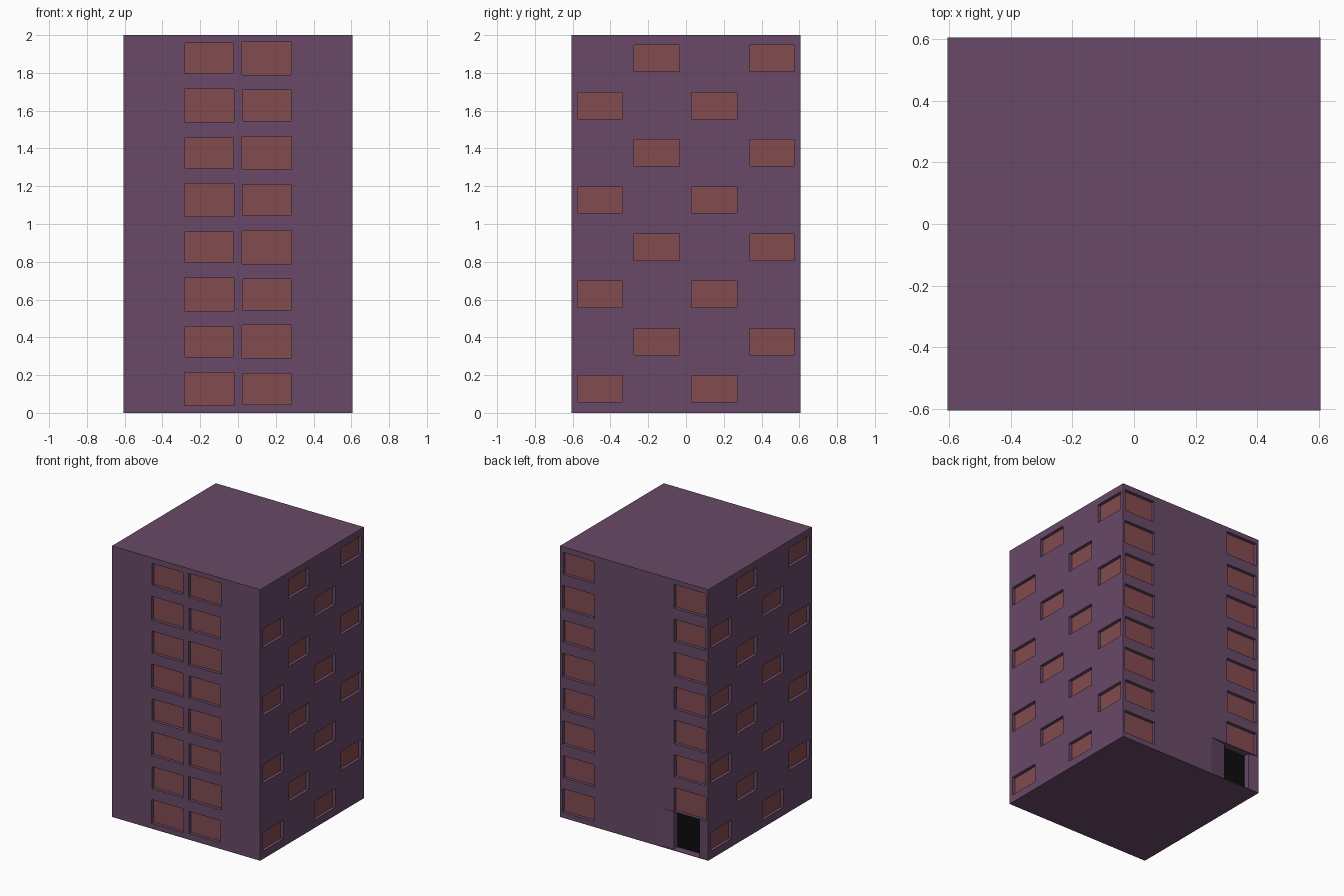
import bpy, bmesh
from math import pi
from mathutils import Matrix

if "Cube" in bpy.data.objects:
    bpy.data.objects.remove(bpy.data.objects["Cube"])

HALF, HEIGHT, DEPTH, PITCH = 0.605, 2.0, 0.025, 0.25


def material(name, rgb):
    m = bpy.data.materials.new(name)
    m.diffuse_color = (*rgb, 1)
    m.use_nodes = True
    m.node_tree.nodes["Principled BSDF"].inputs["Base Color"].default_value = m.diffuse_color
    return m


wall_mat = material("wall_purple", (0.138, 0.068, 0.136))
glass_mat = material("window_red", (0.225, 0.07, 0.08))
door_mat = material("door_black", (0.004, 0.004, 0.004))


def add_object(name, bm, mat):
    bmesh.ops.recalc_face_normals(bm, faces=bm.faces) if name != "window_panes" else None
    mesh = bpy.data.meshes.new(name)
    bm.to_mesh(mesh)
    bm.free()
    mesh.materials.append(mat)
    ob = bpy.data.objects.new(name, mesh)
    bpy.context.collection.objects.link(ob)
    return ob


def box(bm, lo, hi, turn=Matrix()):
    size = [b - a for a, b in zip(lo, hi)]
    mid = [(a + b) / 2 for a, b in zip(lo, hi)]
    bmesh.ops.create_cube(bm, size=1, matrix=turn @ Matrix.Translation(mid) @ Matrix.Diagonal((*size, 1)))


cuts, panes = bmesh.new(), bmesh.new()


def window(side, s, z, w, h):
    """Recess and pane; s runs rightwards seen from outside, side counts quarter turns."""
    turn = Matrix.Rotation(side * pi / 2, 4, 'Z')
    s0, s1, z0, z1 = s - w / 2, s + w / 2, z - h / 2, z + h / 2
    box(cuts, (s0, -HALF - 0.02, z0), (s1, -HALF + DEPTH, z1), turn)
    y = -HALF + DEPTH - 0.001
    panes.faces.new([panes.verts.new(turn @ Matrix.Translation((a, y, b)).to_translation())
                     for a, b in ((s0, z0), (s1, z0), (s1, z1), (s0, z1))])


for row in range(8):
    z = 0.127 + PITCH * row
    # front and back: paired columns of alternating size
    for side, offset in ((0, 0.152), (2, 0.455)):
        for col, s in enumerate((-offset, offset)):
            if side == 2 and col == 1 and row == 0:
                continue  # entrance takes this place
            big = (row + col) % 2 == 0
            window(side, s, z, 0.262 if big else 0.255, 0.175 if big else 0.163)
    # both sides: staggered windows
    for side in (1, 3):
        for s in ((-0.455, 0.15) if row % 2 == 0 else (-0.155, 0.455)):
            window(side, s, z, 0.24, 0.14)

# entrance recess with splayed sides: (rightwards, depth) on the back face
back = Matrix.Rotation(pi, 4, 'Z')
profile = [(0.185, -0.03), (0.185, 0), (0.315, 0.018), (0.315, 0.06),
           (0.525, 0.06), (0.525, 0.012), (0.602, 0), (0.602, -0.03)]
entry = bmesh.new()
face = entry.faces.new([entry.verts.new((s, -HALF + d, 0.003)) for s, d in profile])
top = bmesh.ops.extrude_face_region(entry, geom=[face])["geom"]
bmesh.ops.translate(entry, vec=(0, 0, 0.283), verts=[v for v in top if isinstance(v, bmesh.types.BMVert)])
bmesh.ops.transform(entry, matrix=back, verts=entry.verts)

# main block
block = bmesh.new()
box(block, (-HALF, -HALF, 0), (HALF, HALF, HEIGHT))
building = add_object("building_walls", block, wall_mat)
for name, bm in (("window_cutter", cuts), ("entrance_cutter", entry)):
    cutter = add_object(name, bm, wall_mat)
    cutter.hide_render = True
    cutter.hide_set(True)
    mod = building.modifiers.new(name, 'BOOLEAN')
    mod.operation, mod.solver, mod.object = 'DIFFERENCE', 'EXACT', cutter

add_object("window_panes", panes, glass_mat)

# door
door = bmesh.new()
box(door, (0.316, -HALF + 0.055, 0.004), (0.524, -HALF + 0.061, 0.285), back)
add_object("door", door, door_mat)
